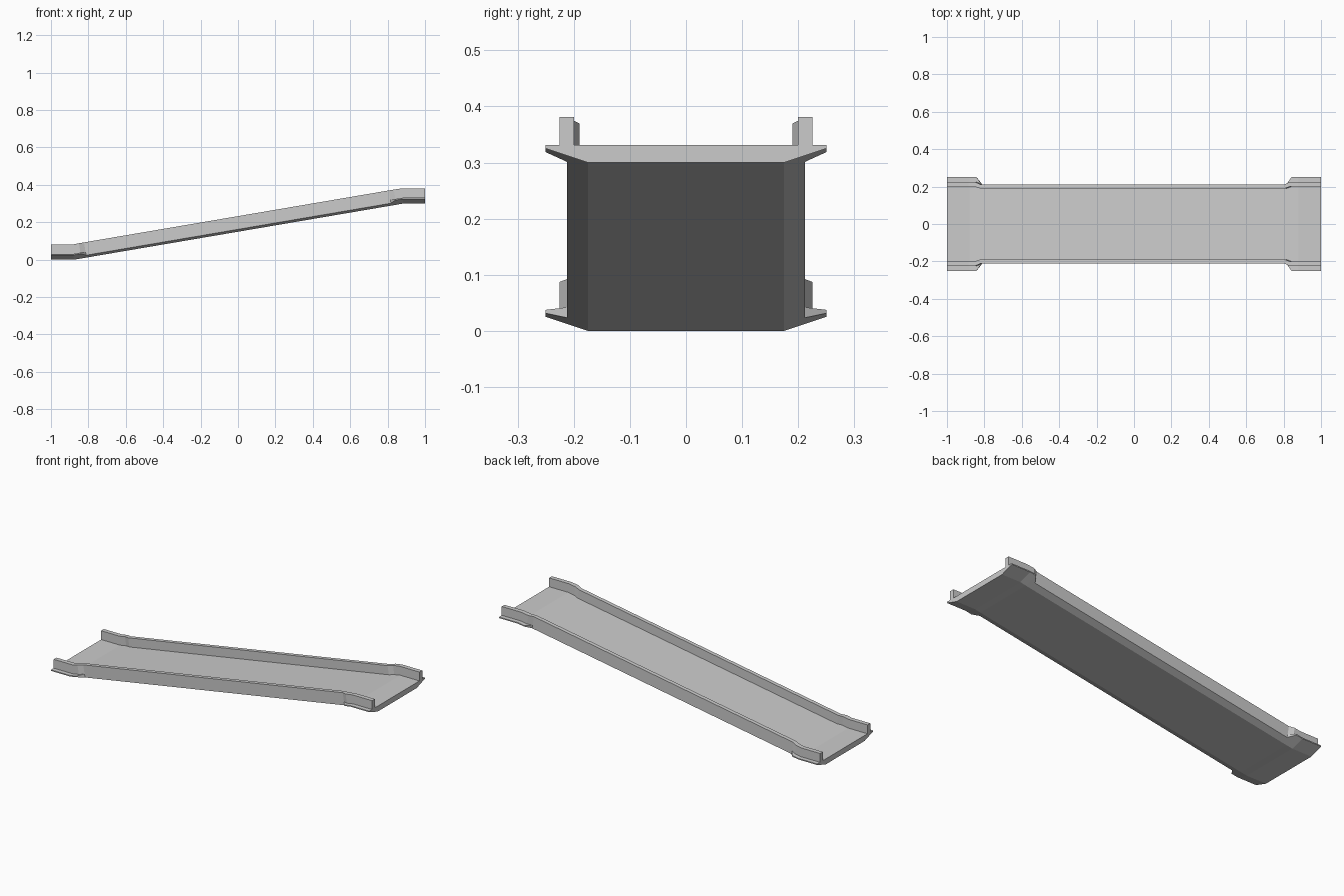
import bpy
import bmesh

cube = bpy.data.objects.get("Cube")
if cube:
    bpy.data.objects.remove(cube)

grey = bpy.data.materials.new("light grey")
grey.use_nodes = True
grey.diffuse_color = (0.6, 0.6, 0.6, 1)
grey.node_tree.nodes["Principled BSDF"].inputs["Base Color"].default_value = (0.6, 0.6, 0.6, 1)

RISE, BEND, SLOPE = 0.30, 0.88, 0.17
# Stations along the ramp: position, lean of the section, wide or narrow
half = [(-1.0, 0, 1), (-BEND, SLOPE / 2, 1), (-0.842, SLOPE, 1), (-0.815, SLOPE, 0)]
stations = half + [(-x, lean, wide) for x, lean, wide in reversed(half)]


def place(x, lean, y, h):
    """Put a section point on the bent centre line."""
    base = RISE * (min(max(x, -BEND), BEND) + BEND) / (2 * BEND)
    return (x - lean * (h - 0.03), y, base + h)


def loft(name, section):
    """Sweep a section, given as a function of wide, along the stations."""
    bm = bmesh.new()
    rings = [[bm.verts.new(place(x, lean, y, h)) for y, h in section(wide)]
             for x, lean, wide in stations]
    for a, b in zip(rings, rings[1:]):
        for i in range(len(a)):
            j = (i + 1) % len(a)
            bm.faces.new((a[i], a[j], b[j], b[i]))
    bm.faces.new(rings[0])
    bm.faces.new(rings[-1])
    bmesh.ops.recalc_face_normals(bm, faces=bm.faces)
    mesh = bpy.data.meshes.new(name)
    bm.to_mesh(mesh)
    bm.free()
    mesh.materials.append(grey)
    obj = bpy.data.objects.new(name, mesh)
    bpy.context.collection.objects.link(obj)


def deck_section(wide):
    edge, low = (0.25, 0.025) if wide else (0.2125, 0.0125)
    right = [(0.175, 0), (edge, low), (edge, 0.031)]
    return right + [(-y, h) for y, h in reversed(right)]


def rail_section(side):
    def section(wide):
        inner, outer = (0.2, 0.225) if wide else (0.19, 0.2125)
        return [(side * y, h) for y, h in
                ((inner, 0.028), (outer, 0.028), (outer, 0.081), (inner, 0.081))]
    return section


# Deck with chamfered underside, and a rail along each edge
loft("ramp_deck", deck_section)
loft("back_rail", rail_section(1))
loft("front_rail", rail_section(-1))
